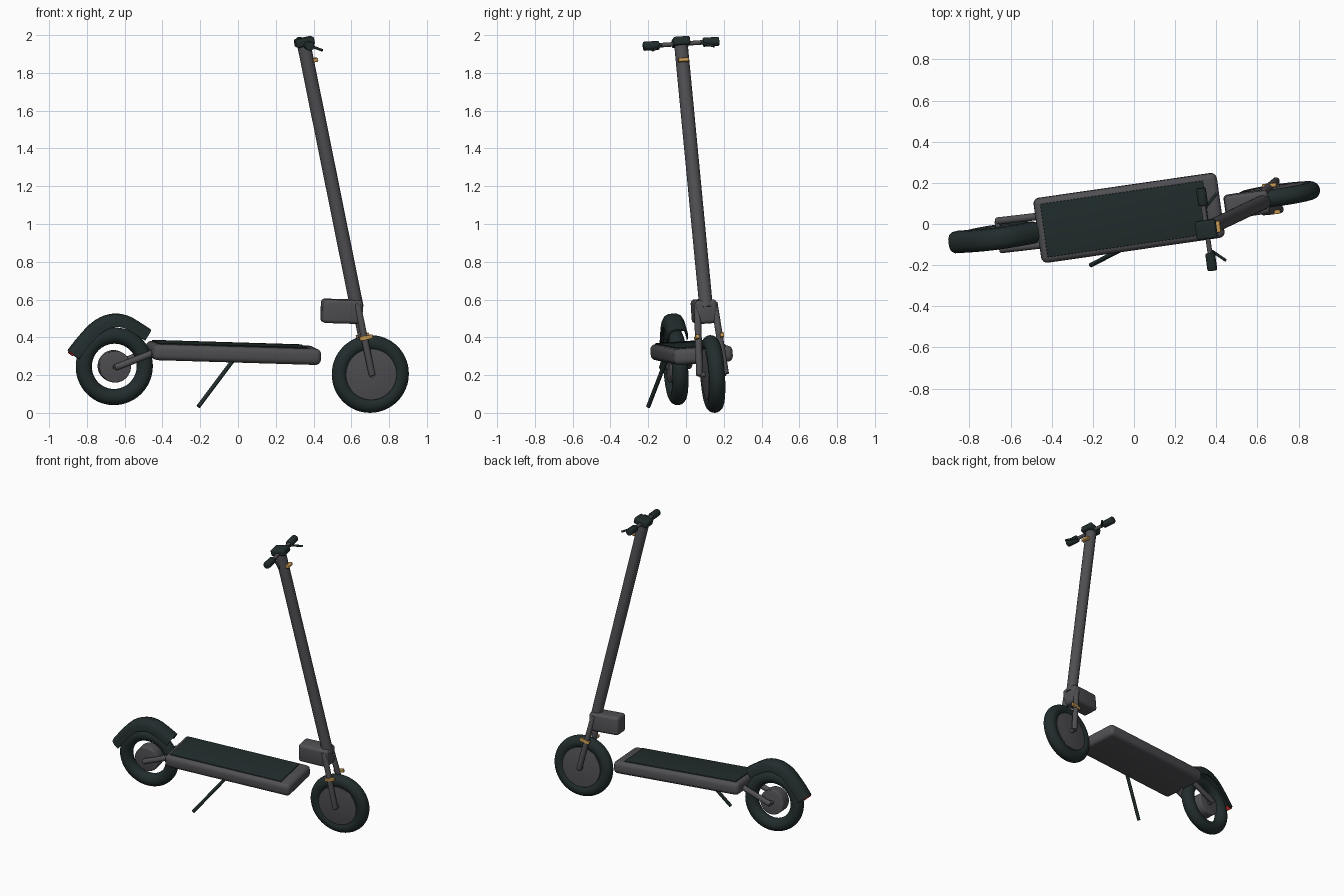
import bpy, bmesh, math
from mathutils import Matrix, Vector

if "Cube" in bpy.data.objects:
    bpy.data.objects.remove(bpy.data.objects["Cube"])

R = lambda deg, ax: Matrix.Rotation(math.radians(deg), 4, ax)
T = lambda *p: Matrix.Translation(p)


def material(name, rgb):
    m = bpy.data.materials.new(name)
    m.diffuse_color = (*rgb, 1)
    m.use_nodes = True
    m.node_tree.nodes["Principled BSDF"].inputs["Base Color"].default_value = m.diffuse_color
    return m


GREY = material("frame grey", (0.08, 0.08, 0.088))
BLACK = material("rubber black", (0.016, 0.026, 0.026))
GOLD = material("reflector amber", (0.60, 0.34, 0.09))
RED = material("tail light red", (0.55, 0.02, 0.015))

# Body frame: origin on the rear axle, x forward, y left; the scooter leans on its stand
BODY = T(-0.655, -0.055, 0.2465) @ R(8.2, 'Z') @ R(1.7, 'Y') @ R(3.8, 'X')
# Steering frame: origin on the front axle, z up along the stem
STEER = BODY @ T(1.37, 0, 0) @ R(-13.7, 'Y')


def finish(bm, name, mat, frame):
    bmesh.ops.recalc_face_normals(bm, faces=bm.faces[:])
    bm.transform(frame)
    me = bpy.data.meshes.new(name)
    bm.to_mesh(me)
    bm.free()
    me.materials.append(mat)
    for p in me.polygons:
        p.use_smooth = True
    me.set_sharp_from_angle(angle=math.radians(35))
    ob = bpy.data.objects.new(name, me)
    bpy.context.collection.objects.link(ob)
    return ob


def box(name, mat, frame, center, size, bevel=0.0, tilt=0):
    bm = bmesh.new()
    bmesh.ops.create_cube(bm, size=1, matrix=T(*center) @ R(tilt, 'Y') @ Matrix.Diagonal((*size, 1)))
    if bevel:
        bmesh.ops.bevel(bm, geom=bm.edges[:], offset=bevel, segments=4, profile=0.5, affect='EDGES')
    return finish(bm, name, mat, frame)


def rod(name, mat, frame, a, b, r, bevel=0.0, sides=32):
    a, b = Vector(a), Vector(b)
    bm = bmesh.new()
    mx = Matrix.Translation((a + b) / 2) @ (b - a).to_track_quat('Z', 'Y').to_matrix().to_4x4()
    bmesh.ops.create_cone(bm, cap_ends=True, segments=sides, radius1=r, radius2=r,
                          depth=(b - a).length, matrix=mx)
    if bevel:
        rims = [e for e in bm.edges if any(len(f.verts) > 4 for f in e.link_faces)]
        bmesh.ops.bevel(bm, geom=rims, offset=bevel, segments=3, profile=0.5, affect='EDGES')
    return finish(bm, name, mat, frame)


def skin(name, mat, frame, rings, loop):
    """Join closed cross-sections into a tube."""
    bm = bmesh.new()
    vs = [[bm.verts.new(p) for p in ring] for ring in rings]
    n, k = len(vs), len(vs[0])
    for i in range(n if loop else n - 1):
        a, b = vs[i], vs[(i + 1) % n]
        for j in range(k):
            bm.faces.new((a[j], a[(j + 1) % k], b[(j + 1) % k], b[j]))
    if not loop:
        bm.faces.new(vs[0])
        bm.faces.new(vs[-1])
    return finish(bm, name, mat, frame)


def tyre(name, frame, major=0.163, minor=0.043, n=64, k=24):
    rings = []
    for i in range(n):
        t = math.tau * i / n
        ring = []
        for j in range(k):
            s = math.tau * j / k
            r = major + minor * math.cos(s)
            ring.append((r * math.cos(t), minor * math.sin(s), r * math.sin(t)))
        rings.append(ring)
    return skin(name, BLACK, frame, rings, True)


# Wheels
tyre("rear_tyre", BODY)
tyre("front_tyre", STEER)
rod("rear_hub", GREY, BODY, (0, -0.042, 0), (0, 0.042, 0), 0.084, 0.006, 48)
rod("front_hub_motor", GREY, STEER, (0, -0.041, 0), (0, 0.041, 0), 0.136, 0.004, 48)
rod("rear_axle", GREY, BODY, (0, -0.07, 0), (0, 0.07, 0), 0.014)
rod("front_axle", GREY, STEER, (0, -0.07, 0), (0, 0.07, 0), 0.014)

# Deck, grip mat and front battery box
box("deck", GREY, BODY, (0.634, 0, 0.09), (0.90, 0.318, 0.085), 0.028)
box("deck_mat", BLACK, BODY, (0.614, 0, 0.1325), (0.80, 0.262, 0.012), 0.003)
box("battery_box", GREY, BODY, (1.204, 0, 0.328), (0.215, 0.115, 0.125), 0.02)

# Stem
rod("stem", GREY, STEER, (0, 0, 0.36), (0, 0, 1.79), 0.036)
box("stem_reflector", GOLD, STEER, (0.042, 0, 1.695), (0.026, 0.056, 0.02), 0.004)
box("display", BLACK, STEER, (0.005, 0, 1.80), (0.10, 0.09, 0.044), 0.01)
rod("handlebar", GREY, STEER, (0.005, -0.19, 1.79), (0.005, 0.19, 1.79), 0.012)

# Mirrored parts
for side, s in (("right", -1), ("left", 1)):
    rod(f"{side}_fork_blade", GREY, STEER, (0, s * 0.07, -0.005), (0, s * 0.045, 0.385), 0.018, 0.004)
    box(f"{side}_fork_reflector", GOLD, STEER, (0.008, s * 0.066, 0.20), (0.07, 0.02, 0.022), 0.003)
    rod(f"{side}_rear_arm", GREY, BODY, (-0.005, s * 0.07, -0.003), (0.21, s * 0.07, 0.088), 0.018, 0.004)
    rod(f"{side}_grip", BLACK, STEER, (0.005, s * 0.117, 1.79), (0.005, s * 0.203, 1.79), 0.024, 0.006)
    rod(f"{side}_brake_lever", BLACK, STEER, (0.015, s * 0.108, 1.785), (0.07, s * 0.165, 1.752), 0.007, 0, 16)

# Rear fender: a domed section swept along the arch, flaring out at the tail
arch = [(-0.252, 0.077), (-0.195, 0.154), (-0.13, 0.226), (-0.065, 0.266), (0, 0.28),
        (0.06, 0.271), (0.11, 0.248), (0.187, 0.202)]
section = [(-0.054, -0.068), (-0.052, -0.03), (-0.04, -0.01), (-0.02, -0.001), (0, 0),
           (0.02, -0.001), (0.04, -0.01), (0.052, -0.03), (0.054, -0.068),
           (0.047, -0.068), (0.044, -0.032), (0.03, -0.014), (0, -0.01),
           (-0.03, -0.014), (-0.044, -0.032), (-0.047, -0.068)]
pts = [Vector(p) for p in arch]


def arch_point(u):
    i = min(int(u), len(pts) - 2)
    f = u - i
    p0, p1, p2, p3 = (pts[max(0, min(len(pts) - 1, i + d))] for d in (-1, 0, 1, 2))
    return 0.5 * (2 * p1 + (p2 - p0) * f + (2 * p0 - 5 * p1 + 4 * p2 - p3) * f * f
                  + (3 * p1 - p0 - 3 * p2 + p3) * f ** 3)


rings, steps = [], 28
for i in range(steps + 1):
    u = (len(pts) - 1) * i / steps
    p = arch_point(u)
    d = (arch_point(min(u + 0.1, len(pts) - 1)) - arch_point(max(u - 0.1, 0))).normalized()
    rings.append([(p.x - d.y * h, y, p.y + d.x * h) for y, h in section])
skin("rear_fender", BLACK, BODY, rings, False)
box("tail_light", RED, BODY, (-0.228, 0, 0.068), (0.026, 0.07, 0.03), 0.004, 40)

# Kickstand, placed in world space
rod("kickstand", BLACK, Matrix.Identity(4), (-0.025, -0.105, 0.28), (-0.21, -0.20, 0.033), 0.011, 0, 20)
